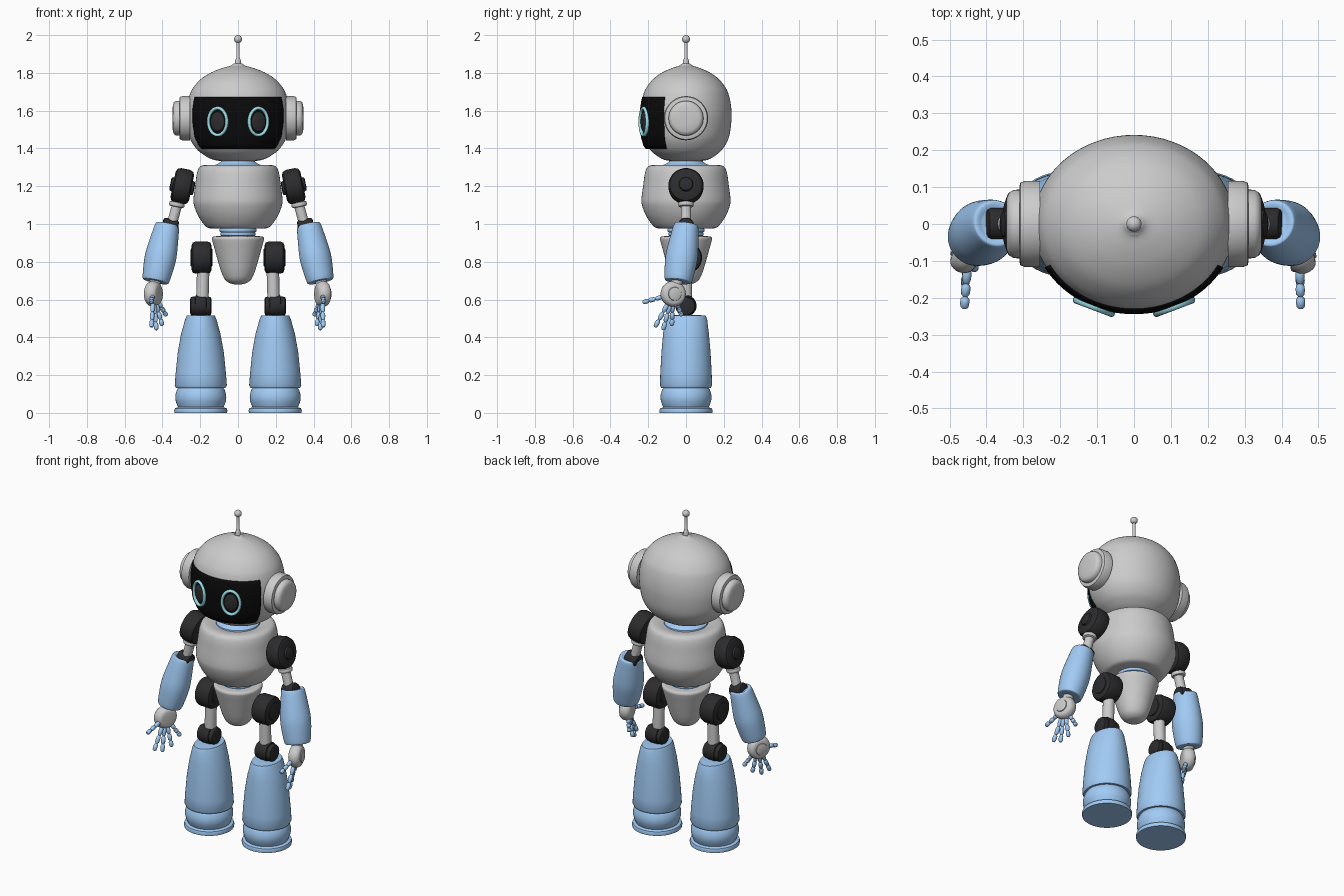
import bpy, bmesh, math
from mathutils import Vector, Matrix

if "Cube" in bpy.data.objects:
    bpy.data.objects.remove(bpy.data.objects["Cube"])


def material(name, rgb):
    m = bpy.data.materials.new(name)
    m.diffuse_color = (*rgb, 1)
    m.use_nodes = True
    m.node_tree.nodes["Principled BSDF"].inputs["Base Color"].default_value = m.diffuse_color
    return m


BLUE = material("blue", (0.36, 0.60, 0.92))
DARK = material("dark", (0.025, 0.025, 0.027))
BLACK = material("black", (0.003, 0.003, 0.003))
CYAN = material("cyan", (0.33, 0.74, 0.82))


def spline(pts, steps=4):
    # Catmull-Rom through the profile points
    out = []
    for i in range(len(pts) - 1):
        p = [Vector(pts[min(max(i + k, 0), len(pts) - 1)]) for k in (-1, 0, 1, 2)]
        for s in range(steps):
            t = s / steps
            out.append(0.5 * (2 * p[1] + (p[2] - p[0]) * t
                              + (2 * p[0] - 5 * p[1] + 4 * p[2] - p[3]) * t * t
                              + (3 * p[1] - p[0] - 3 * p[2] + p[3]) * t ** 3))
    return out + [Vector(pts[-1])]


def finish(name, bm, mat):
    bmesh.ops.recalc_face_normals(bm, faces=bm.faces)
    me = bpy.data.meshes.new(name)
    bm.to_mesh(me)
    bm.free()
    ob = bpy.data.objects.new(name, me)
    bpy.context.collection.objects.link(ob)
    if mat:
        me.materials.append(mat)
    return ob


def lathe(name, prof, mat=None, at=(0, 0, 0), axis=(0, 0, 1), sy=1, smooth=False, n=48):
    # profile of (rx, z) or (rx, z, ry), turned around an axis
    pts = [(p[0], p[1], p[2] if len(p) > 2 else p[0] * sy) for p in prof]
    if smooth:
        pts = spline(pts)
    bm = bmesh.new()
    rings = [[bm.verts.new((rx * math.cos(a), ry * math.sin(a), z))
              for a in (2 * math.pi * k / n for k in range(n))] for rx, z, ry in pts]
    for a, b in zip(rings, rings[1:]):
        for k in range(n):
            bm.faces.new((a[k], a[(k + 1) % n], b[(k + 1) % n], b[k]))
    bm.faces.new(rings[0])
    bm.faces.new(rings[-1])
    ob = finish(name, bm, mat)
    rot = Vector(axis).to_track_quat('Z', 'Y').to_matrix().to_4x4()
    ob.matrix_world = Matrix.Translation(at) @ rot
    return ob


def wheel(r, w, b):
    half = [(r - b, w / 2), (r - 0.3 * b, w / 2 - 0.3 * b), (r, w / 2 - b)]
    return [(x, -z) for x, z in half] + half[::-1]


def rod(name, a, b, r, mat=None):
    a, b = Vector(a), Vector(b)
    return lathe(name, [(r, 0), (r, (b - a).length)], mat, a, b - a, n=24)


# head
HEAD = [(0.06, 1.33), (0.13, 1.34), (0.18, 1.365), (0.222, 1.40), (0.257, 1.46),
        (0.272, 1.55), (0.27, 1.62), (0.257, 1.68), (0.238, 1.72), (0.197, 1.767),
        (0.14, 1.803), (0.085, 1.825), (0.04, 1.838), (0.022, 1.85)]
lathe("head", HEAD, sy=0.885, smooth=True, n=64)

# visor: curved plate following the front of the head
curve = spline([(r, z, 0) for r, z in HEAD], 8)
bm = bmesh.new()
rows = []
for i in range(15):
    z = 1.397 + (1.672 - 1.397) * i / 14
    rx = min(curve, key=lambda p: abs(p[1] - z))[0] * 1.012
    ry = rx * 0.885 * (1 + 0.09 * max(0, (1.55 - z) / 0.15) ** 2)
    rows.append([bm.verts.new((rx * math.sin(t), -ry * math.cos(t), z))
                 for t in (math.radians(-61 + 122 * k / 32) for k in range(33))])
for a, b in zip(rows, rows[1:]):
    for k in range(32):
        bm.faces.new((a[k], a[k + 1], b[k + 1], b[k]))
visor = finish("visor", bm, BLACK)
mod = visor.modifiers.new("thickness", 'SOLIDIFY')
mod.thickness = 0.02
mod.offset = -1

# antenna
lathe("antenna_rod", [(0.05, 1.828), (0.03, 1.842), (0.016, 1.85), (0.014, 1.87),
                      (0.009, 1.88), (0.008, 1.965)], n=24)
lathe("antenna_ball", [(0.021 * math.cos(t), 1.979 + 0.021 * math.sin(t)) for t in
                       (math.radians(-88 + 176 * k / 14) for k in range(15))], n=24)

# neck, chest, waist and pelvis
lathe("neck", [(0.125, 1.295), (0.122, 1.312), (0.10, 1.322), (0.09, 1.33), (0.085, 1.35)], BLUE)
lathe("chest", [(0.125, 1.305), (0.17, 1.312), (0.202, 1.303), (0.217, 1.27), (0.226, 1.21),
                (0.235, 1.14), (0.233, 1.10), (0.212, 1.045), (0.178, 0.995), (0.15, 0.977),
                (0.09, 0.975)], smooth=True, n=64)
for i in range(3):
    lathe(f"waist_ring_{i + 1}", [(r, z + 0.927 + 0.02 * i) for r, z in wheel(0.097 - 0.004 * (i % 2), 0.021, 0.006)], BLUE)
lathe("pelvis", [(0.02, 0.681), (0.045, 0.687), (0.07, 0.707), (0.088, 0.745), (0.105, 0.80),
                 (0.122, 0.86), (0.136, 0.91), (0.137, 0.925), (0.128, 0.934), (0.09, 0.936)],
      smooth=True)

for side, s in (("left", 1), ("right", -1)):
    def P(x, y, z):
        return Vector((s * x, y, z))

    # ear
    lathe(side + "_ear_base", [(0.117, 0), (0.117, 0.04), (0.112, 0.053), (0.10, 0.056)],
          None, P(0.255, 0, 1.56), (s, 0, 0))
    lathe(side + "_ear_cap", [(0.092, 0), (0.092, 0.022), (0.085, 0.034), (0.07, 0.040), (0.03, 0.042)],
          None, P(0.305, 0, 1.56), (s, 0, 0))

    # eye: oval ring around a dark oval pupil
    turn = Matrix.Translation(P(0.108, -0.223, 1.542)) @ Matrix.Rotation(s * 0.36, 4, 'Z')
    bm = bmesh.new()
    R = [[bm.verts.new(((0.052 + 0.0085 * math.cos(b)) * math.cos(a), 0.011 * math.sin(b),
                        (0.0715 + 0.0085 * math.cos(b)) * math.sin(a)))
          for b in (math.tau * j / 12 for j in range(12))]
         for a in (math.tau * i / 48 for i in range(48))]
    for i in range(48):
        for j in range(12):
            bm.faces.new((R[i][j], R[(i + 1) % 48][j], R[(i + 1) % 48][(j + 1) % 12], R[i][(j + 1) % 12]))
    finish(side + "_eye_ring", bm, CYAN).matrix_world = turn
    bm = bmesh.new()
    bmesh.ops.create_uvsphere(bm, u_segments=32, v_segments=16, radius=1,
                              matrix=Matrix.Diagonal((0.039, 0.011, 0.052, 1)))
    finish(side + "_pupil", bm, DARK).matrix_world = turn

    # shoulder and upper arm
    tilt = Vector((s * 0.98, 0, 0.2))
    lathe(side + "_shoulder", wheel(0.093, 0.10, 0.026), DARK, P(0.295, 0, 1.2), tilt)
    lathe(side + "_shoulder_cap", wheel(0.038, 0.13, 0.012), DARK, P(0.295, 0, 1.2), tilt, n=32)
    rod(side + "_upper_arm", P(0.315, 0, 1.13), P(0.358, 0, 0.97), 0.027)
    lathe(side + "_arm_collar", wheel(0.041, 0.026, 0.009), None, P(0.324, 0, 1.103), P(0.2, 0, -0.98), n=32)
    lathe(side + "_elbow", wheel(0.043, 0.085, 0.014), DARK, P(0.36, 0, 0.985), tilt, n=32)

    # forearm and wrist
    top, end = P(0.373, 0.002, 1.0), P(0.437, -0.042, 0.695)
    lathe(side + "_forearm", [(0.04, 0.008), (0.058, 0.002), (0.067, 0.014), (0.077, 0.08), (0.086, 0.16),
                              (0.086, 0.21), (0.08, 0.27), (0.074, 0.305), (0.066, 0.314), (0.03, 0.314)],
          BLUE, top, end - top, smooth=True, sy=0.94)
    palm = P(0.448, -0.068, 0.63)
    rod(side + "_wrist", end + Vector((0, 0, 0.02)), palm, 0.03)

    # palm disc with a small ring on the back
    k = 0.6 if s > 0 else 1.0
    face = Vector((s * 0.9, 0.42 * k, 0)).normalized()
    lathe(side + "_palm", [(0.03, -0.036), (0.05, -0.032), (0.063, -0.018), (0.068, 0),
                           (0.064, 0.018), (0.054, 0.03), (0.04, 0.034)], None, palm, face, smooth=True)
    lathe(side + "_palm_ring", wheel(0.036, 0.02, 0.005), None, palm + face * 0.03, face, n=32)

    # fingers: three bulging segments each, thumb first
    tips = [(0.46, -0.23, 0.585), (0.458, -0.165, 0.453), (0.432, -0.122, 0.438),
            (0.40, -0.075, 0.46), (0.378, -0.022, 0.513)]
    for i, (x, y, z) in enumerate(tips):
        tip = P(0.44 + k * (x - 0.44), y, z)
        start = palm + (tip - palm).normalized() * 0.055
        L = (tip - start).length
        r = 0.0125
        prof = []
        for a in (0, 0.38, 0.7):
            b = {0: 0.38, 0.38: 0.7, 0.7: 1.0}[a]
            prof += [(r * f, L * (a + (b - a) * u)) for f, u in
                     ((0.55, 0.02), (0.95, 0.18), (1, 0.5), (0.9, 0.82), (0.5, 0.98))]
        lathe(f"{side}_finger_{i + 1}" if i else side + "_thumb", prof, BLUE, start, tip - start, n=16)

    # hip, thigh and knee
    lathe(side + "_hip", wheel(0.085, 0.105, 0.02), DARK, P(0.193, 0, 0.822), (s, 0, 0))
    lathe(side + "_hip_cap", wheel(0.05, 0.118, 0.01), DARK, P(0.193, 0, 0.822), (s, 0, 0))
    rod(side + "_thigh", P(0.183, 0, 0.80), P(0.19, 0, 0.56), 0.033)
    for j, dx in enumerate((-0.036, 0.036)):
        lathe(f"{side}_knee_disc_{j + 1}", wheel(0.05, 0.04, 0.012), DARK, P(0.197 + dx, 0, 0.565), (s, 0, 0), n=32)
    lathe(side + "_knee_hub", wheel(0.056, 0.06, 0.008), DARK, P(0.197, 0, 0.567), (s, 0, 0), n=32)

    # shin and foot rings
    foot = P(0.197, 0, 0)
    lathe(side + "_shin", [(0.05, 0.517, 0.08), (0.074, 0.515, 0.104), (0.083, 0.495, 0.112), (0.104, 0.42, 0.121),
                           (0.122, 0.32, 0.13), (0.133, 0.21, 0.136), (0.138, 0.145, 0.138),
                           (0.132, 0.133, 0.132), (0.11, 0.133, 0.11)], BLUE, foot)
    lathe(side + "_ankle_ring", [(0.118, 0.135), (0.127, 0.12), (0.134, 0.095), (0.134, 0.07),
                                 (0.127, 0.045), (0.118, 0.025)], BLUE, foot, smooth=True)
    lathe(side + "_foot_rim", [(0.139, 0), (0.141, 0.012), (0.137, 0.024), (0.12, 0.03)], BLUE, foot)

# smooth shading with sharp edges kept
for ob in bpy.context.scene.objects:
    ob.select_set(True)
bpy.context.view_layer.objects.active = visor
bpy.ops.object.shade_smooth_by_angle(angle=math.radians(40))
